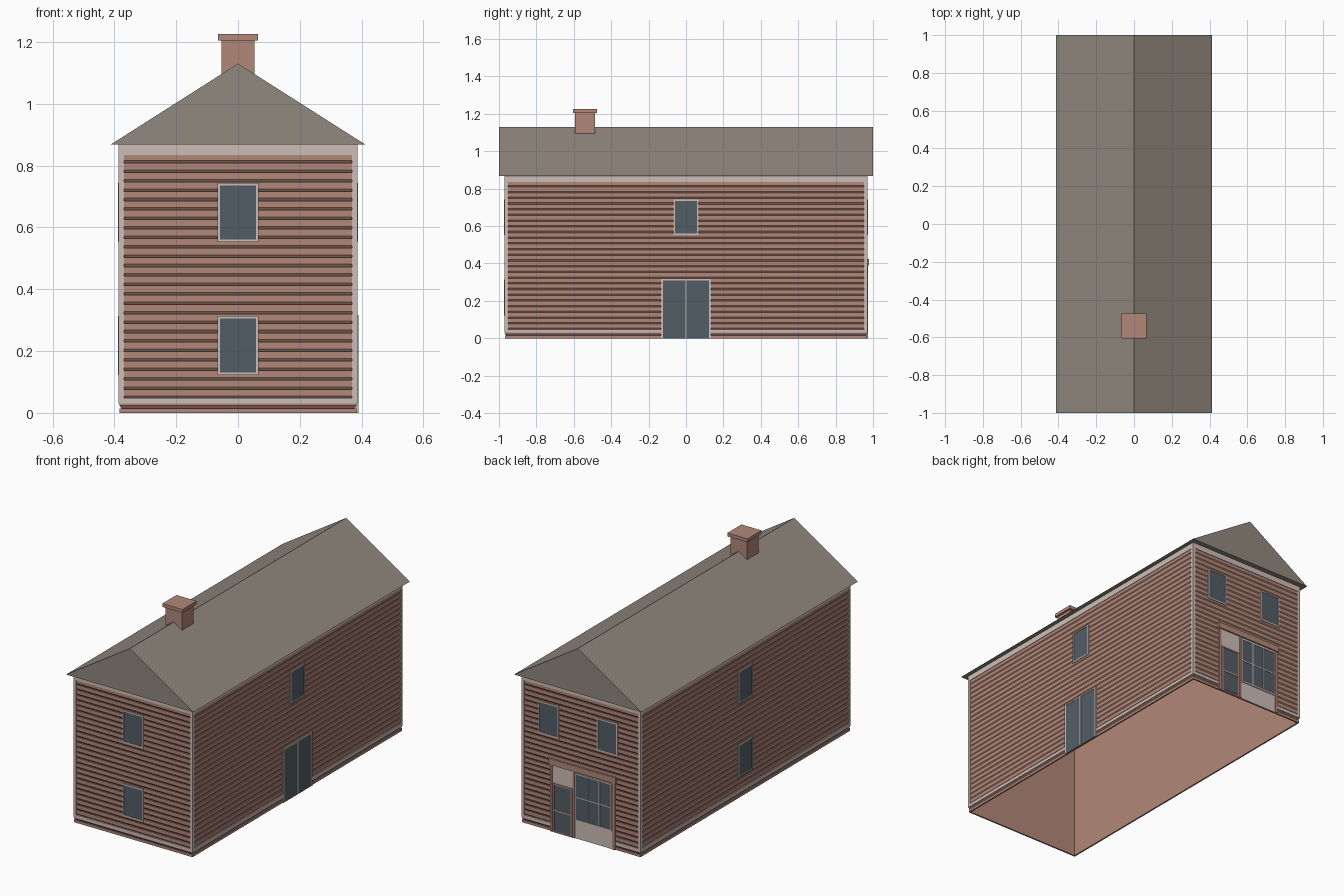
import bpy, bmesh

cube = bpy.data.objects.get("Cube")
if cube:
    bpy.data.objects.remove(cube, do_unlink=True)


def material(name, rgb):
    m = bpy.data.materials.new(name)
    m.use_nodes = True
    col = [(c / 255) ** 2.2 for c in rgb] + [1.0]
    m.diffuse_color = col
    bsdf = next(n for n in m.node_tree.nodes if n.type == 'BSDF_PRINCIPLED')
    bsdf.inputs["Base Color"].default_value = col
    bsdf.inputs["Roughness"].default_value = 0.9
    return m


BRICK = material("siding_brown", (176, 134, 120))
TRIM = material("trim_pale", (204, 188, 182))
ROOF = material("roof_grey", (144, 135, 126))
GLASS = material("glass_slate", (84, 94, 102))

# Half width, half length and eave height of the walls
HX, HY, EAVE = 0.383, 0.967, 0.87


def finish(name, bm, mat):
    bmesh.ops.recalc_face_normals(bm, faces=bm.faces)
    mesh = bpy.data.meshes.new(name)
    bm.to_mesh(mesh)
    bm.free()
    mesh.materials.append(mat)
    ob = bpy.data.objects.new(name, mesh)
    bpy.context.collection.objects.link(ob)
    return ob


def add_box(bm, lo, hi):
    verts = bmesh.ops.create_cube(bm, size=1)["verts"]
    for v in verts:
        for i in range(3):
            v.co[i] = lo[i] if v.co[i] < 0 else hi[i]


def wall_boxes(name, side, rects, out, mat):
    """Plates on one wall; each rect is (u0, u1, z0, z1), u along x or y."""
    bm = bmesh.new()
    for u0, u1, z0, z1 in rects:
        half = HY if side in ("front", "back") else HX
        d0, d1 = half - 0.008, half + out
        if side in ("front", "right"):
            d0, d1 = -d1, -d0
        if side in ("front", "back"):
            add_box(bm, (u0, d0, z0), (u1, d1, z1))
        else:
            add_box(bm, (d0, u0, z0), (d1, u1, z1))
    return finish(f"{side}_{name}", bm, mat)


def border(u0, u1, z0, z1, t, sill=True):
    rects = [(u0, u0 + t, z0, z1), (u1 - t, u1, z0, z1),
             (u0 + t, u1 - t, z1 - t, z1)]
    if sill:
        rects.append((u0 + t, u1 - t, z0, z0 + t))
    return rects


def window(name, side, u, z):
    w, h = 0.067, 0.095
    wall_boxes(name + "_frame", side,
               border(u - w, u + w, z - h, z + h, 0.008), 0.005, TRIM)
    wall_boxes(name + "_glass", side,
               [(u - w + .004, u + w - .004, z - h + .004, z + h - .004)],
               0.002, GLASS)


# Walls: thin open shell with lapped siding outside, lofted from rectangles
PITCH, BOARD, DEPTH = 0.0305, 0.022, 0.006
profile = [(EAVE, 0.009), (0, 0.009), (0, 0)]
z = 0.015
while z < EAVE - PITCH:
    profile += [(z, 0), (z, DEPTH), (z + PITCH - BOARD, 0)]
    z += PITCH
profile.append((EAVE, 0))
bm = bmesh.new()
rings = []
for z, inset in profile:
    x, y = HX - inset, HY - inset
    rings.append([bm.verts.new((sx * x, sy * y, z))
                  for sx, sy in ((-1, -1), (1, -1), (1, 1), (-1, 1))])
for a, b in zip(rings, rings[1:] + rings[:1]):
    for i in range(4):
        j = (i + 1) % 4
        bm.faces.new((a[i], a[j], b[j], b[i]))
finish("siding_walls", bm, BRICK)

# Corner boards, frieze and base band on every wall
SHOP = (-0.222, 0.198)
for side in ("front", "back", "left", "right"):
    e = (HX if side in ("front", "back") else HY) + 0.003
    rects = [(-e, -e + .017, .03, EAVE), (e - .017, e, .03, EAVE),
             (-e + .017, e - .017, .835, EAVE)]
    if side == "back":
        rects += [(-e + .017, SHOP[0], .03, .048), (SHOP[1], e - .017, .03, .048)]
    else:
        rects.append((-e + .017, e - .017, .03, .048))
    wall_boxes("trim", side, rects, 0.003, TRIM)

# Windows
for side in ("front", "right"):
    window("upper_window", side, 0, 0.648)
    window("lower_window", side, 0, 0.218)
window("upper_window", "left", 0, 0.648)
window("upper_window_a", "back", 0.21, 0.648)
window("upper_window_b", "back", -0.17, 0.648)

# Double door
wall_boxes("door_frame", "left",
           border(-.133, .133, 0, .317, .009, False) + [(-.004, .004, 0, .308)],
           0.006, TRIM)
wall_boxes("door_glass", "left", [(-.126, .126, 0, .31)], 0.004, GLASS)

# Shop front: backing panel, posts, cornice, door and paned window
s0, s1 = SHOP
wall_boxes("shop_panel", "back", [(s0, s1, 0, .39)], 0.003, TRIM)
wall_boxes("shop_posts", "back",
           [(s0, s0 + .018, 0, .39), (s1 - .014, s1, 0, .39),
            (.04, .052, 0, .39)], 0.007, BRICK)
wall_boxes("shop_cornice", "back", [(s0 - .006, s1 + .006, .39, .425)],
           0.011, BRICK)
wall_boxes("shop_door_glass", "back", [(.062, .175, .012, .275)], 0.005, GLASS)
wall_boxes("shop_door_frame", "back", border(.056, .18, 0, .285, .009)
           + [(.062, .175, .125, .135)], 0.007, BRICK)
wall_boxes("shop_window_glass", "back", [(-.198, .034, .11, .378)], 0.005, GLASS)
bars = border(-.201, .037, .106, .382, .007) + [(-.198, .034, .24, .246)]
for i in (1, 2):
    u = -.198 + .232 * i / 3
    bars.append((u - .003, u + .003, .11, .378))
wall_boxes("shop_window_bars", "back", bars, 0.007, TRIM)

# Gabled roof prism
bm = bmesh.new()
ends = [[bm.verts.new((x, y, z)) for x, z in ((-.412, .868), (.412, .868), (0, 1.13))]
        for y in (-1, 1)]
for tri in ends:
    bm.faces.new(tri)
for i in range(3):
    j = (i + 1) % 3
    bm.faces.new((ends[0][i], ends[0][j], ends[1][j], ends[1][i]))
finish("roof", bm, ROOF)

# Chimney with cap
for name, r, z0, z1 in (("chimney", .054, 1.0, 1.205), ("chimney_cap", .065, 1.205, 1.225)):
    bm = bmesh.new()
    add_box(bm, (-r, -.54 - r, z0), (r, -.54 + r, z1))
    finish(name, bm, BRICK)
